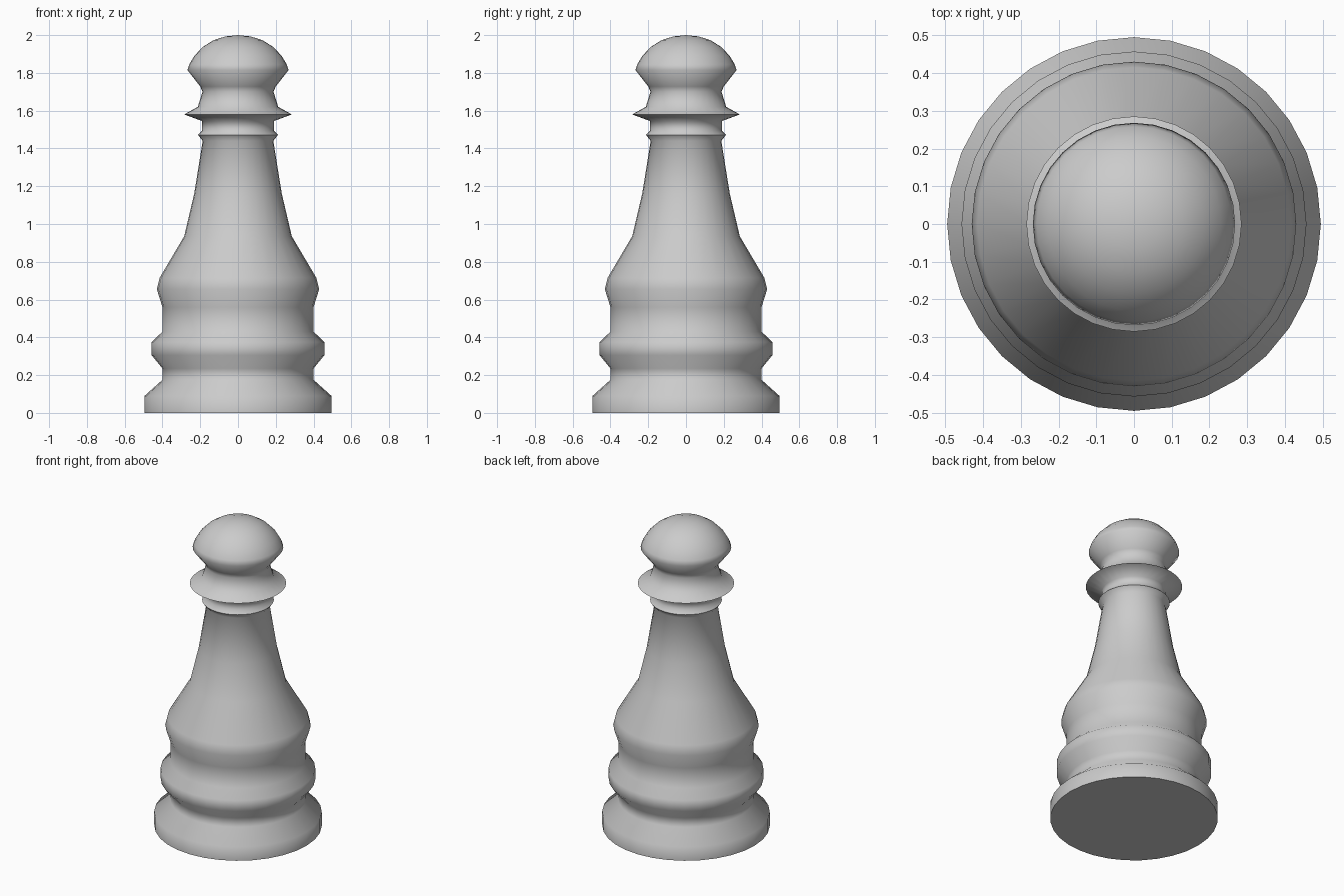
import bpy, bmesh, math

if "Cube" in bpy.data.objects:
    bpy.data.objects.remove(bpy.data.objects["Cube"])

SIDES = 32

# Turned profile as (radius, height), grouped by part
base = [(0.495, 0.0), (0.495, 0.09), (0.40, 0.175), (0.40, 0.235)]
ring = [(0.457, 0.305), (0.457, 0.375), (0.40, 0.43), (0.40, 0.56)]
shoulder = [(0.43, 0.655), (0.415, 0.715), (0.285, 0.935)]
stem = [(0.232, 1.16), (0.187, 1.44)]
collars = [(0.212, 1.472), (0.19, 1.495), (0.19, 1.545),
           (0.285, 1.58), (0.213, 1.62), (0.188, 1.70)]
head = [(0.20, 1.728), (0.268, 1.815), (0.258, 1.845), (0.23, 1.892),
        (0.185, 1.938), (0.13, 1.973), (0.067, 1.993)]
profile = base + ring + shoulder + stem + collars + head

# Lathe the profile around z
bm = bmesh.new()
rings = []
for r, z in profile:
    rings.append([bm.verts.new((r * math.cos(a), r * math.sin(a), z))
                  for a in (math.tau * i / SIDES for i in range(SIDES))])
for low, high in zip(rings, rings[1:]):
    for i in range(SIDES):
        j = (i + 1) % SIDES
        bm.faces.new((low[i], low[j], high[j], high[i]))

# Flat underside and rounded crown
bm.faces.new(list(reversed(rings[0])))
tip = bm.verts.new((0, 0, 2.0))
for i in range(SIDES):
    bm.faces.new((rings[-1][i], rings[-1][(i + 1) % SIDES], tip))

mesh = bpy.data.meshes.new("chess_piece")
bm.to_mesh(mesh)
bm.free()
piece = bpy.data.objects.new("chess_piece", mesh)
bpy.context.collection.objects.link(piece)

# Smooth turned sides, sharp bottom edge
bpy.context.view_layer.objects.active = piece
piece.select_set(True)
bpy.ops.object.shade_smooth_by_angle(angle=math.radians(80))
